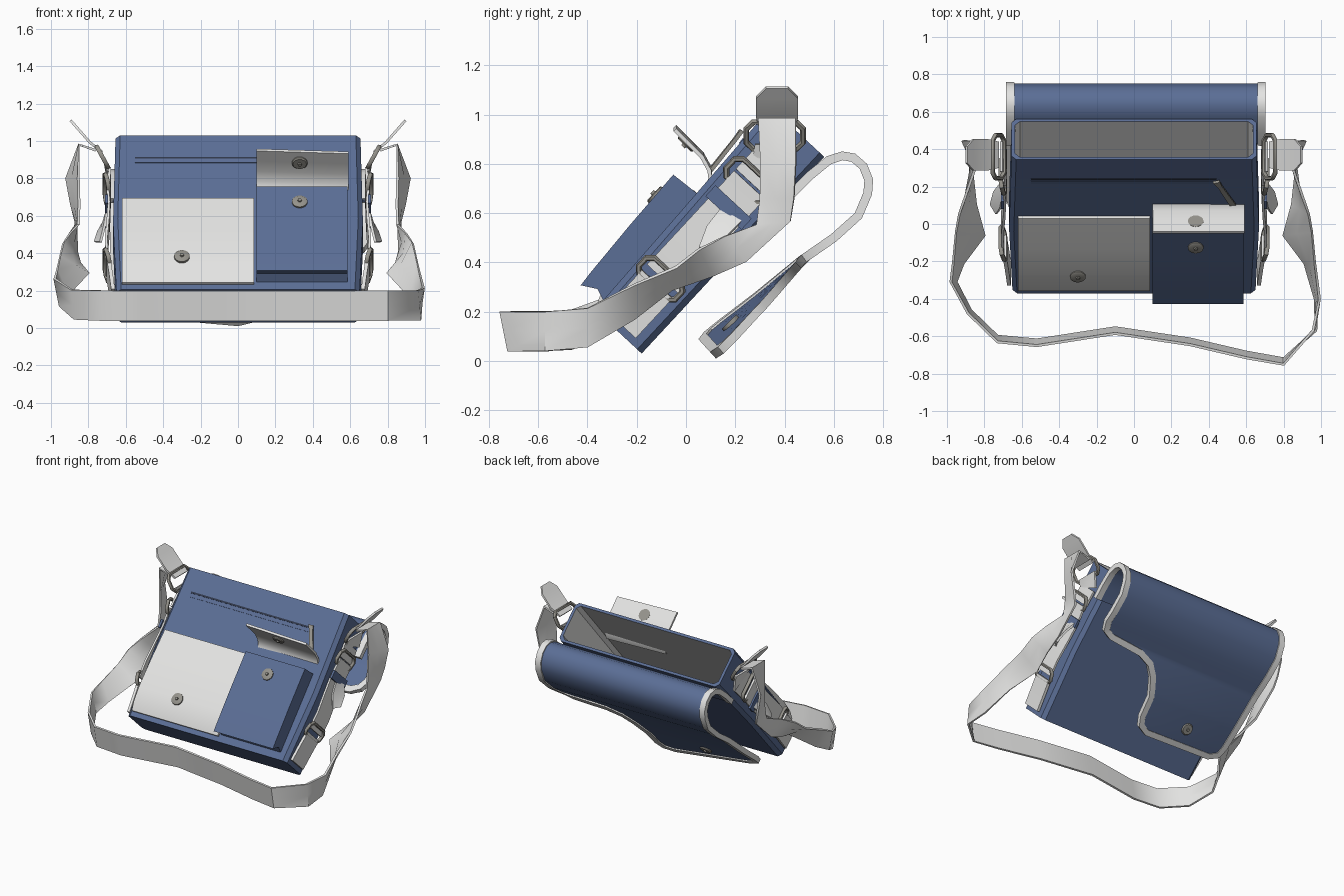
import bpy, bmesh, math
from mathutils import Vector

if "Cube" in bpy.data.objects:
    bpy.data.objects.remove(bpy.data.objects["Cube"])

def material(name, c):
    m = bpy.data.materials.new(name)
    m.diffuse_color = (*c, 1)
    m.use_nodes = True
    m.node_tree.nodes["Principled BSDF"].inputs["Base Color"].default_value = m.diffuse_color
    return m

BLUE = material("blue canvas", (0.105, 0.157, 0.305))
WHITE = material("off white webbing", (0.78, 0.78, 0.77))
METAL = material("dull metal", (0.30, 0.29, 0.26))
DARK = material("dark zip", (0.03, 0.04, 0.07))

# The bag leans back: s runs up the bag, d outward from its back to its front
U, N = Vector((0, 0.68, 0.733)), Vector((0, -0.733, 0.68))
def P(x, s, d):
    return Vector((x, -0.18, 0.03)) + U * s + N * d

def mesh(name, verts, faces, *mats, thick=0, smooth=35):
    me = bpy.data.meshes.new(name)
    me.from_pydata([tuple(v) for v in verts], [], faces)
    for m in mats:
        me.materials.append(m)
    bm = bmesh.new()
    bm.from_mesh(me)
    bmesh.ops.recalc_face_normals(bm, faces=bm.faces)
    bm.to_mesh(me)
    bm.free()
    ob = bpy.data.objects.new(name, me)
    bpy.context.collection.objects.link(ob)
    bpy.ops.object.select_all(action='DESELECT')
    ob.select_set(True)
    bpy.context.view_layer.objects.active = ob
    if thick:
        mod = ob.modifiers.new("thickness", 'SOLIDIFY')
        mod.thickness, mod.offset = thick, 0
        bpy.ops.object.modifier_apply(modifier=mod.name)
    bpy.ops.object.shade_smooth_by_angle(angle=math.radians(smooth))
    return ob

def loft(name, rings, *mats, closed=True, caps=True, **kw):
    n = len(rings[0])
    verts = [v for r in rings for v in r]
    faces = [(i * n + j, i * n + (j + 1) % n, (i + 1) * n + (j + 1) % n, (i + 1) * n + j)
             for i in range(len(rings) - 1) for j in range(n if closed else n - 1)]
    if caps:
        faces += [tuple(range(n)), tuple(range(len(verts) - n, len(verts)))]
    return mesh(name, verts, faces, *mats, **kw)

def prism(name, profile, x0, x1, mat):
    return loft(name, [[P(x, s, d) for s, d in profile] for x in (x0, x1)], mat)

def ribbon(name, stations, mat, thick=0.014):
    rows = []
    for c, w, h in stations:
        c, w = Vector(c), Vector(w).normalized() * h
        rows.append([c - w, c, c + w])
    return loft(name, rows, mat, closed=False, caps=False, thick=thick, smooth=45)

def ring(name, c, a, b, r=0.013):
    """Rounded rectangular wire loop with half axes a and b."""
    c, a, b = Vector(c), Vector(a), Vector(b)
    corners = [(1, .5), (.75, 1), (-.75, 1), (-1, .5), (-1, -.5), (-.75, -1), (.75, -1), (1, -.5)]
    nrm = a.cross(b).normalized()
    rings = []
    for p, q in corners + corners[:1]:
        out = (a.normalized() * p + b.normalized() * q).normalized()
        rings.append([c + a * p + b * q + out * r * math.cos(k * math.tau / 6)
                      + nrm * r * math.sin(k * math.tau / 6) for k in range(6)])
    return loft(name, rings, METAL, caps=False, smooth=60)

def snap(name, c, n, th=0.009):
    """Round press stud with a small centre knob."""
    rot = Vector(n).to_track_quat('Z', 'Y').to_matrix()
    prof = [(.042, -th), (.042, th * .6), (.036, th), (.011, th), (.010, th + .009)]
    rings = [[Vector(c) + rot @ Vector((r * math.cos(k * math.tau / 16), r * math.sin(k * math.tau / 16), h))
              for k in range(16)] for r, h in prof]
    return loft(name, rings, METAL)

# Main bag body: chamfered open box with pale lining
def body_ring(hw, s, d0, d1, c=0.025):
    return [P(x, s, d) for x, d in ((-hw + c, d0), (hw - c, d0), (hw, d0 + c), (hw, d1 - c),
                                    (hw - c, d1), (-hw + c, d1), (-hw, d1 - c), (-hw, d0 + c))]
body = loft("bag_body", [body_ring(.65, 0, 0, .26), body_ring(.668, .5, 0, .275),
                         body_ring(.655, 1.09, 0, .295), body_ring(.635, 1.09, .018, .277),
                         body_ring(.632, .02, .018, .243)], BLUE, WHITE)
for i, f in enumerate(body.data.polygons):
    f.material_index = 1 if 24 <= i < 32 or i == 33 else 0

# Pale front panel, gusseted pocket and their studs
prism("front_panel", [(.035, .256), (.035, .275), (.1, .30), (.2, .312), (.4, .31), (.63, .298), (.63, .272)],
      -.62, .085, WHITE)
prism("front_pocket", [(.05, .256), (.07, .31), (.035, .37), (.1, .376), (.35, .39), (.62, .40), (.63, .272)],
      .10, .585, BLUE)
snap("panel_stud", P(-.30, .19, .313), N)
snap("pocket_stud", P(.33, .51, .398), N)

# Raised pocket lid with stud
ribbon("pocket_lid", [((.345, y, z), (1, 0, -.03), .245) for y, z in
                      ((.082, .69), (.10, .735), (.095, .78), (.065, .835), (.01, .89), (-.045, .945))], WHITE, .016)
snap("pocket_lid_stud", (.33, .005, .887), (0, -.7, -.7), .016)

# Zip slit, welt and pull
prism("zip_slit", [(.922, .28), (.922, .293), (.934, .293), (.934, .28)], -.55, .44, DARK)
prism("zip_welt", [(.895, .28), (.895, .292), (.921, .294), (.921, .28)], -.55, .44, BLUE)
ribbon("zip_pull", [((.44, .225, .935), (1, .2, 0), .018), ((.46, .20, .90), (1, .2, 0), .012),
                    ((.53, .10, .775), (1, .2, 0), .016)], METAL, .016)

# Flap hanging open behind the bag: curve in y,z plus an outline in x,t
PATH = [Vector(p) for p in ((.43, .68), (.50, .75), (.58, .815), (.635, .833), (.68, .825), (.72, .79),
                            (.742, .735), (.738, .68), (.70, .59), (.60, .50), (.47, .41), (.30, .245), (.085, .05))]
ARC = [0]
for a, b in zip(PATH, PATH[1:]):
    ARC.append(ARC[-1] + (b - a).length)
END = ARC[-1]

def path(t):
    t = min(max(t, 0), END)
    i = max(k for k in range(len(ARC) - 1) if ARC[k] <= t + 1e-9)
    return PATH[i].lerp(PATH[i + 1], (t - ARC[i]) / (ARC[i + 1] - ARC[i]))

def flap_point(x, t, h=0):
    tan = (path(t + .012) - path(t - .012)).normalized()
    h -= .12 * (x + .3) * max(0, (t - .86) / (END - .86))   # slight twist of the tongue
    p = path(t) + Vector((tan.y, -tan.x)) * h
    return Vector((x, p.x, p.y))

RIGHT = [(.70, 0), (.70, .78), (.67, .85), (.60, .885), (.33, .91), (.23, .95), (.17, 1.02),
         (.115, 1.14), (.11, END - .11), (.08, END - .04), (0, END)]
LEFT = [(-.68, 0), (-.68, END - .11), (-.66, END - .04), (-.58, END)]
def edge(pts, t):
    for (xa, ta), (xb, tb) in zip(pts, pts[1:]):
        if t <= tb + 1e-9:
            return xa + (xb - xa) * (t - ta) / (tb - ta)
    return pts[-1][0]

rows = sorted({round(t, 4) for t in ARC + [p[1] for p in RIGHT]})
rows[-1] = END
sheet = []
for t in rows:
    l, r = edge(LEFT, t) + .01, edge(RIGHT, t) - .01
    sheet.append([flap_point(l + (r - l) * k / 6, min(t, END - .01)) for k in range(7)])
loft("back_flap", sheet, BLUE, closed=False, caps=False, thick=.016)

# Pale binding around the flap edge
outline = [Vector((edge(RIGHT, t), t)) for t in rows] + [Vector((edge(LEFT, t), t)) for t in reversed(rows)]
bind = []
for i, p in enumerate(outline):
    tan = (outline[min(i + 1, len(outline) - 1)] - outline[max(i - 1, 0)]).normalized()
    inward = Vector((-tan.y, tan.x))
    p, q = p - inward * .004, p + inward * .04
    q.y = min(max(q.y, 0), END)
    bind.append([flap_point(*p, .018), flap_point(*q, .016), flap_point(*q, -.016), flap_point(*p, -.018)])
loft("flap_binding", bind, WHITE)
snap("flap_stud", flap_point(-.30, 1.25), (0, .7, -.7), .02)

# Side straps, buckles and rings, the same on both sides
D = (0, -.733, .68)
for sx, side in ((1, "right"), (-1, "left")):
    def L(s, x, h=.085):
        return (P(sx * x, s, .145), D, h)
    ribbon(side + "_lower_tab", [L(.03, .668), L(.15, .68), L(.25, .692)], WHITE, .02)
    ring(side + "_lower_ring", P(sx * .70, .275, .15), Vector(D) * .10, U * .045 + Vector((sx * .012, 0, 0)))
    ribbon(side + "_side_strap", [L(.28, .70), L(.40, .705), L(.55, .695), L(.67, .69), L(.80, .70)], WHITE)
    ribbon(side + "_strap_keeper", [L(.645, .704, .10), L(.705, .704, .10)], BLUE, .016)
    ring(side + "_buckle", P(sx * .702, .81, .16), Vector(D) * .10, U * .05 + Vector((sx * .01, 0, 0)))
    ribbon(side + "_strap_tail", [((sx * .70, .19, .60), (0, 1, -.6), .05), ((sx * .73, .13, .53), (.4 * sx, 1, -.4), .05),
                                  ((sx * .75, .08, .46), (.6 * sx, 1, 0), .03)], WHITE)
    ribbon(side + "_upper_tab", [L(.81, .69), L(.92, .685), ((sx * .69, .35, .80), (0, 1, -.5), .085),
                                 ((sx * .71, .36, .88), (0, 1, 0), .08)], WHITE)
    ring(side + "_top_ring", (sx * .725, .36, .915), (0, .115, 0), (sx * .03, 0, .055))
    ribbon(side + "_strap_end", [((sx * .725, .37, .94), (0, 1, 0), .07), ((sx * .79, .37, .99), (0, 1, 0), .085),
                                 ((sx * .86, .37, 1.07), (0, 1, 0), .085), ((sx * .895, .37, 1.11), (0, 1, 0), .045)], WHITE)

# Long shoulder strap, draped around the front on the ground
drape = [((.76, .37, .95), (0, 1, 0), .075), ((.85, .37, .98), (0, 1, 0), .076), ((.885, .375, .80), (.45, 1, 0), .078),
         ((.87, .37, .66), (.3, 1, 0), .072), ((.86, .355, .56), (.1, 1, .1), .07), ((.88, .20, .455), (-.25, .6, -.7), .07),
         ((.89, .08, .40), (-.5, .3, -.6), .075), ((.875, -.05, .335), (-.85, -.1, -.5), .09),
         ((.94, -.21, .24), (-.4, 0, -1), .075), ((.98, -.40, .135), (-.15, 0, -1), .08), ((.965, -.57, .12), (.1, 0, -1), .08)]
front = [(.80, -.735), (.60, -.70), (.30, -.63), (-.10, -.57), (-.52, -.635), (-.73, -.615)]
flip = lambda v: (-v[0], v[1], v[2])
ribbon("shoulder_strap", drape + [((x, y, .12), (0, .2, -1), .082) for x, y in front]
       + [((-.88, -.47, .125), (.1, .1, -1), .08), ((-.965, -.31, .19), (.2, 0, -1), .075)]
       + [(flip(c), flip(w), h) for c, w, h in drape[8::-1]], WHITE)
